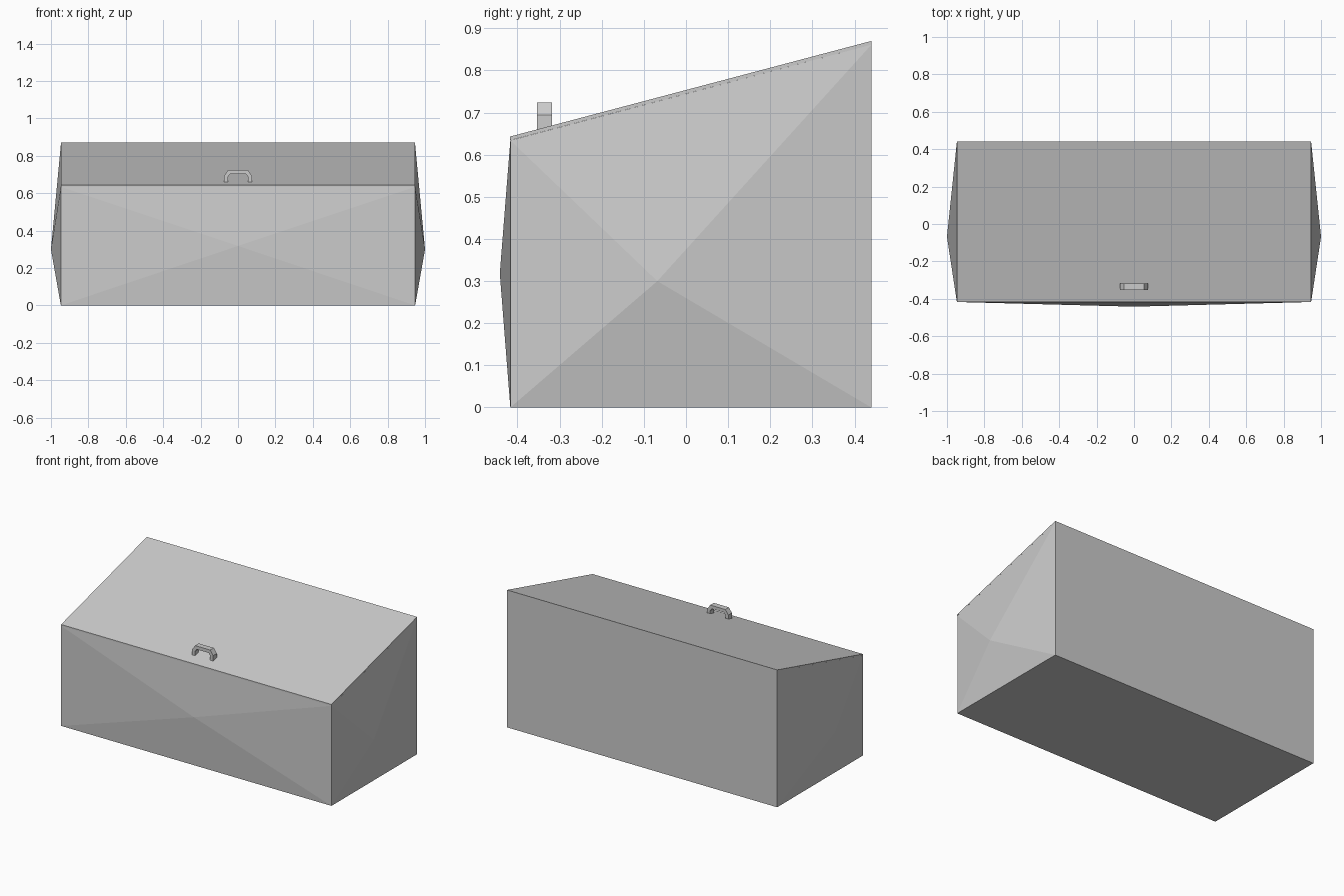
import bpy, bmesh
from mathutils import Vector

cube = bpy.data.objects.get("Cube")
if cube:
    bpy.data.objects.remove(cube, do_unlink=True)

grey = bpy.data.materials.new("light grey")
grey.use_nodes = True
colour = (0.6, 0.6, 0.6, 1)
grey.diffuse_color = colour
grey.node_tree.nodes["Principled BSDF"].inputs["Base Color"].default_value = colour


def extrude_profile(name, profile, axis, start, end):
    """Close a flat outline into a prism along x (0) or y (1)."""
    bm = bmesh.new()
    points = []
    for a, z in profile:
        points.append(bm.verts.new((start, a, z) if axis == 0 else (a, start, z)))
    face = bm.faces.new(points)
    moved = bmesh.ops.extrude_face_region(bm, geom=[face])["geom"]
    shift = Vector((0, 0, 0))
    shift[axis] = end - start
    bmesh.ops.translate(bm, vec=shift, verts=[v for v in moved if isinstance(v, bmesh.types.BMVert)])
    bmesh.ops.recalc_face_normals(bm, faces=bm.faces)
    return bm


def finish(name, bm):
    mesh = bpy.data.meshes.new(name)
    bm.to_mesh(mesh)
    bm.free()
    mesh.materials.append(grey)
    obj = bpy.data.objects.new(name, mesh)
    bpy.context.collection.objects.link(obj)
    return obj


half, front, back = 0.947, -0.417, 0.44
front_top, back_top, lid = 0.643, 0.87, 0.009

# Slanted chest body, its front and ends raised to shallow points
body = extrude_profile("body", [(front, 0), (back, 0), (back, back_top - lid),
                                (front, front_top - lid)], 0, -half, half)
body.normal_update()
peaks = {(-1, 0): (-1, -0.068, 0.30), (1, 0): (1, -0.068, 0.30), (0, -1): (0, -0.442, 0.318)}
for face in list(body.faces):
    peak = peaks.get((round(face.normal.x), round(face.normal.y)))
    if peak and abs(face.normal.z) < 0.1:
        centre = bmesh.ops.poke(body, faces=[face])["verts"][0]
        centre.co = peak
finish("chest_body", body)

# Thin sloping lid
finish("lid", extrude_profile("lid", [(front - 0.001, front_top - lid), (back, back_top - lid),
                                      (back, back_top), (front - 0.001, front_top)], 0, -half, half))

# Arched handle with chamfered corners
outer = [(0.074, 0.658), (0.074, 0.694), (0.053, 0.724)]
inner = [(0.053, 0.658), (0.053, 0.688), (0.042, 0.703)]
arch = outer + [(-x, z) for x, z in reversed(outer)]
arch += [(-x, z) for x, z in inner] + list(reversed(inner))
finish("lid_handle", extrude_profile("handle", arch, 1, -0.354, -0.318))
